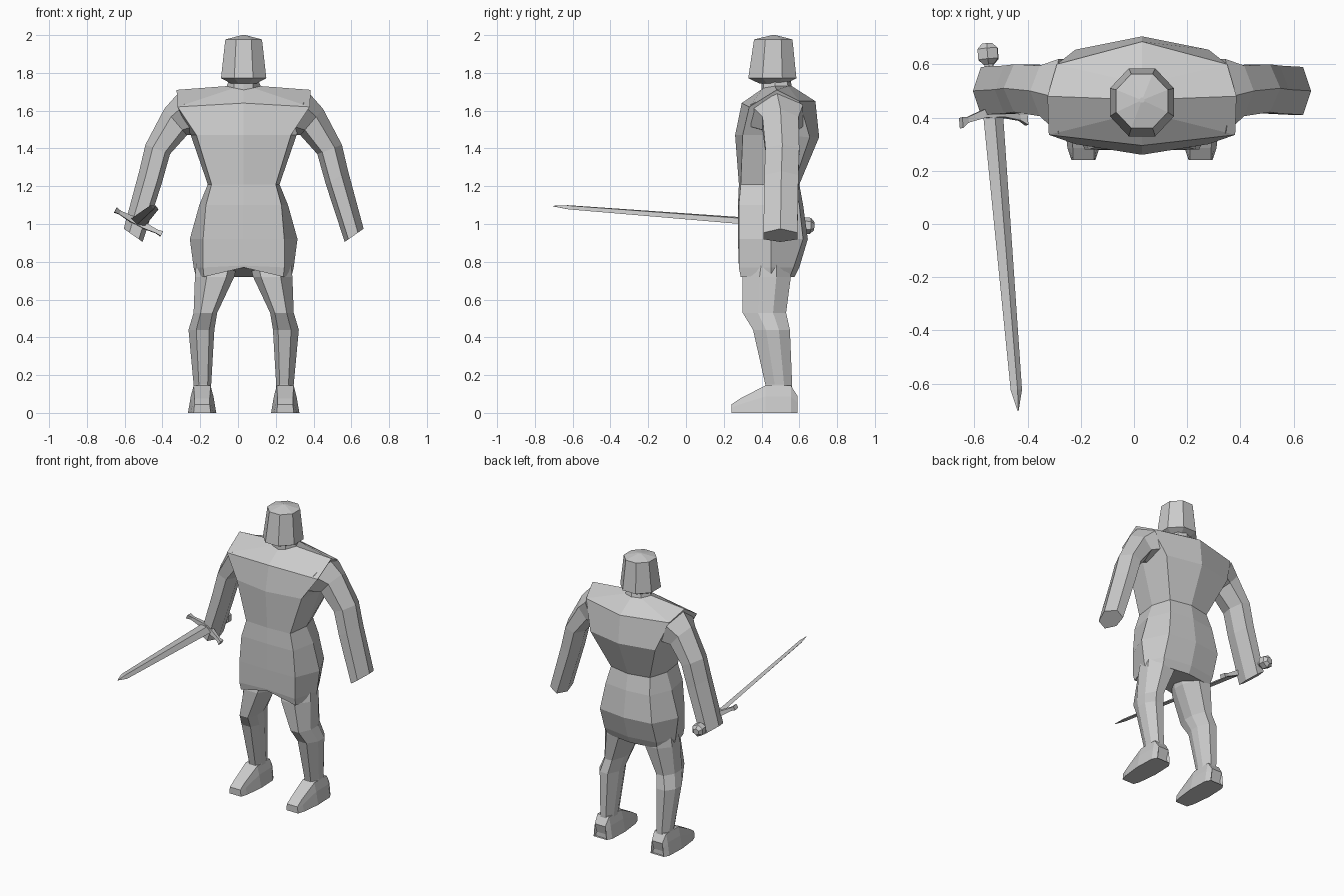
import bpy, bmesh, math
from mathutils import Vector, Matrix

if "Cube" in bpy.data.objects:
    bpy.data.objects.remove(bpy.data.objects["Cube"], do_unlink=True)

steel = bpy.data.materials.new("plain_grey")
steel.use_nodes = True
grey = (0.6, 0.6, 0.6, 1)
steel.diffuse_color = grey
steel.node_tree.nodes["Principled BSDF"].inputs["Base Color"].default_value = grey

CX = 0.03  # centre line of the figure


def loft(name, rings, matrix=Matrix()):
    """Skin a list of equal-length point rings and cap both ends."""
    bm = bmesh.new()
    loops = [[bm.verts.new(matrix @ Vector(p)) for p in ring] for ring in rings]
    n = len(loops[0])
    for a, b in zip(loops, loops[1:]):
        for i in range(n):
            j = (i + 1) % n
            bm.faces.new((a[i], a[j], b[j], b[i]))
    bm.faces.new(loops[0][::-1])
    bm.faces.new(loops[-1])
    bmesh.ops.recalc_face_normals(bm, faces=bm.faces)
    mesh = bpy.data.meshes.new(name)
    bm.to_mesh(mesh)
    bm.free()
    mesh.materials.append(steel)
    obj = bpy.data.objects.new(name, mesh)
    bpy.context.collection.objects.link(obj)
    return obj


def symmetric(half):
    """Complete a ring from front centre, side points and back centre."""
    pts = [(CX + x, y, z) for x, y, z in half]
    return pts + [(CX - x, y, z) for x, y, z in half[-2:0:-1]]


# Torso with tunic skirt and neck
torso = [
    [(0, .28, .77), (.21, .29, .72), (.255, .45, .73), (.19, .55, .72), (0, .575, .72)],
    [(0, .28, .78), (.215, .28, .77), (.265, .45, .77), (.2, .57, .77), (0, .6, .77)],
    [(0, .275, .92), (.215, .28, .92), (.285, .45, .92), (.2, .62, .92), (0, .645, .92)],
    [(0, .275, 1.1), (.2, .28, 1.1), (.235, .45, 1.1), (.17, .6, 1.1), (0, .62, 1.1)],
    [(0, .28, 1.21), (.17, .29, 1.21), (.19, .44, 1.21), (.15, .57, 1.21), (0, .6, 1.21)],
    [(0, .26, 1.47), (.25, .3, 1.47), (.28, .46, 1.47), (.25, .655, 1.46), (0, .705, 1.46)],
    [(0, .295, 1.64), (.35, .335, 1.62), (.355, .48, 1.71), (.32, .6, 1.65), (0, .685, 1.65)],
    [(0, .4, 1.71), (.05, .41, 1.72), (.09, .47, 1.73), (.06, .54, 1.73), (0, .56, 1.73)],
    [(0, .4, 1.78), (.05, .41, 1.78), (.07, .47, 1.78), (.05, .53, 1.78), (0, .55, 1.78)],
]
loft("torso", [symmetric(r) for r in torso])


# Flat-topped helmet
def octagon(r, ry, yc, z, slope=0):
    pts = []
    for i in range(8):
        a = math.radians(45 * i + 22.5)
        pts.append((CX + r * math.cos(a), yc + ry * math.sin(a), z + slope * math.sin(a)))
    return pts


loft("helmet", [octagon(.075, .08, .46, 1.745), octagon(.13, .138, .457, 1.772),
                octagon(.105, .11, .462, 1.977), octagon(.01, .01, .465, 2.0)])


# Arms: rings of outer (x, z), inner (x, z), front y and back y
arm = [((.34, 1.70), (.25, 1.47), .34, .62),
       ((.42, 1.61), (.30, 1.47), .405, .595),
       ((.52, 1.42), (.39, 1.37), .42, .60),
       ((.553, 1.28), (.435, 1.21), .415, .595),
       ((.635, .975), (.535, .905), .41, .59)]


def arm_ring(outer, inner, yf, yb, side):
    yc = (yf + yb) / 2
    pts = []
    for t, y in ((0, yc), (.3, yf), (.8, yf), (1, yc), (.8, yb), (.3, yb)):
        x = outer[0] + (inner[0] - outer[0]) * t
        z = outer[1] + (inner[1] - outer[1]) * t
        pts.append((CX + side * x, y, z))
    return pts


# Legs: height, inner x, outer x, front y, back y
leg = [(.80, .03, .25, .32, .55), (.72, .05, .258, .30, .555),
       (.53, .14, .265, .30, .53), (.44, .155, .292, .355, .55),
       (.15, .172, .265, .42, .562), (.10, .172, .265, .42, .562)]


def leg_ring(z, xi, xo, yf, yb, side):
    w, d = xo - xi, yb - yf
    shape = ((.2, 0), (.7, 0), (1, .35), (1, .7), (.7, 1), (.25, 1), (0, .6), (0, .3))
    return [(CX + side * (xi + w * u), yf + d * v, z) for u, v in shape]


# Feet: depth y, half width at the sole, half width at the top, top height
foot = [(.24, .045, .04, .045), (.285, .06, .04, .075), (.42, .075, .045, .145),
        (.555, .07, .045, .145), (.59, .05, .04, .09), (.575, .045, .035, .03)]


def foot_ring(y, sole, top, z, side):
    c = CX + side * .22
    return [(c - sole, y, 0), (c + sole, y, 0), (c + (sole + top) / 2, y, z * .6),
            (c + top, y, z), (c - top, y, z), (c - (sole + top) / 2, y, z * .6)]


for side, label in ((1, "left"), (-1, "right")):
    loft(label + "_arm", [arm_ring(*r, side) for r in arm])
    loft(label + "_leg", [leg_ring(*r, side) for r in leg])
    loft(label + "_foot", [foot_ring(*r, side) for r in foot])

# Sword frame: x along the guard, y along the blade
along = Vector((.115, -1.365, .105)).normalized()
across = Vector((.245, 0, -.125))
across = (across - along * across.dot(along)).normalized()
frame = Matrix((across, along, across.cross(along))).transposed().to_4x4()
frame.translation = (-.529, .41, 1.009)


def diamond(y, w, t):
    return [(w, y, 0), (0, y, t), (-w, y, 0), (0, y, -t)]


def round_ring(y, r):
    return [(r * math.cos(i * math.pi / 3), y, r * math.sin(i * math.pi / 3)) for i in range(6)]


loft("sword_blade", [diamond(0, .042, .014), diamond(1.04, .024, .01),
                     diamond(1.12, .002, .002)], frame)
loft("sword_grip", [round_ring(-.22, .018), round_ring(0, .02)], frame)
loft("sword_pommel", [round_ring(-.27, .022), round_ring(-.25, .043),
                      round_ring(-.21, .043), round_ring(-.19, .022)], frame)

# Curved guard with flared ends: x, centre y, half depth, half height
guard = [(-.138, .025, .02, .014), (-.11, .015, .011, .01), (-.04, -.005, .016, .016),
         (.04, -.005, .016, .016), (.11, .015, .011, .01), (.138, .025, .02, .014)]
loft("sword_guard", [[(x, y - d, -h), (x, y + d, -h), (x, y + d, h), (x, y - d, h)]
                     for x, y, d, h in guard], frame)
